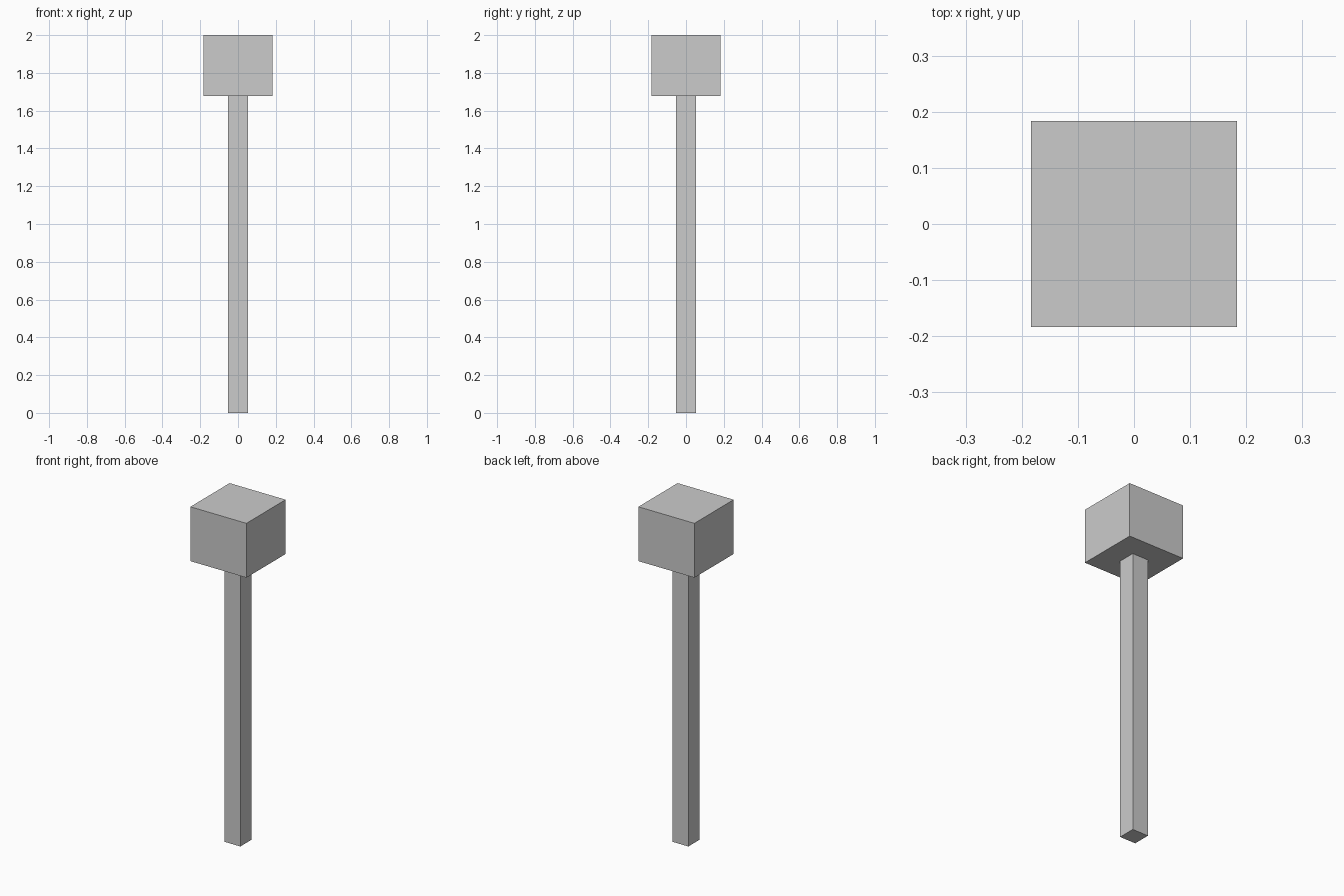
import bpy

if "Cube" in bpy.data.objects:
    bpy.data.objects.remove(bpy.data.objects["Cube"])


def box(name, width, z0, z1):
    """Square block centred on the z axis between two heights."""
    bpy.ops.mesh.primitive_cube_add(size=1, location=(0, 0, (z0 + z1) / 2))
    obj = bpy.context.object
    obj.name = name
    obj.scale = (width, width, z1 - z0)
    bpy.ops.object.transform_apply(location=False, rotation=False, scale=True)
    return obj


HEAD_BOTTOM = 1.678

# Long square handle
box("handle", 0.104, 0, HEAD_BOTTOM)

# Block head on top
box("head", 0.367, HEAD_BOTTOM, 2)
